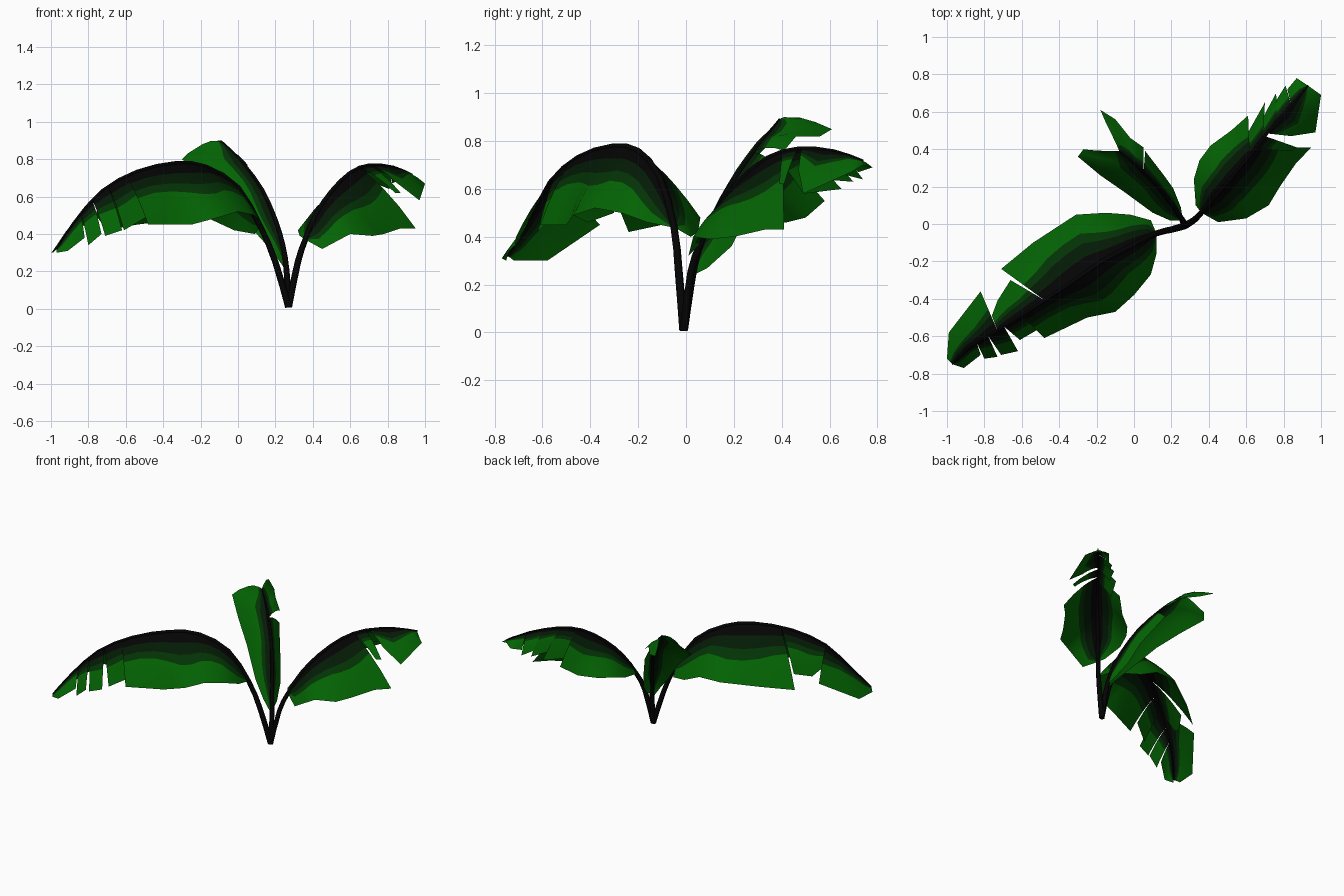
import bpy
import bmesh
from math import sin
from mathutils import Vector

if "Cube" in bpy.data.objects:
    bpy.data.objects.remove(bpy.data.objects["Cube"], do_unlink=True)


def make_material(name, red, green, blue):
    material = bpy.data.materials.new(name)
    material.use_nodes = True
    colour = (red, green, blue, 1)
    material.diffuse_color = colour
    shader = material.node_tree.nodes["Principled BSDF"]
    shader.inputs["Base Color"].default_value = colour
    shader.inputs["Roughness"].default_value = 0.9
    return material


# Colour bands run from the midrib to the leaf margin
COLOURS = [
    make_material("stem black", .0012, .0012, .0015),
    make_material("deep green", .001, .011, .0015),
    make_material("middle green", .001, .034, .0015),
    make_material("bright green", .001, .127, .001),
]
ROW_COLOURS = [0, 0, 1, 2, 3, 3]


def sample_smooth(points, position):
    """Catmull-Rom position along a point list, measured in point indices."""
    last = len(points) - 1
    index = min(int(position), last - 1)
    t = position - index
    before = points[max(index - 1, 0)]
    start, end = points[index], points[index + 1]
    after = points[min(index + 2, last)]
    return (start * 2 + (end - before) * t
            + (before * 2 - start * 5 + end * 4 - after) * t ** 2
            + (start * 3 - before - end * 3 + after) * t ** 3) / 2


def sample_straight(points, position):
    index = min(int(position), len(points) - 2)
    return points[index].lerp(points[index + 1], position - index)


def across(rib, margin, arch, fraction):
    """Gently arched line from the midrib out to the margin."""
    bend = rib.lerp(margin, .5)
    bend.z += arch * (margin - rib).length
    return rib.lerp(bend, fraction).lerp(bend.lerp(margin, fraction), fraction)


def row_fractions(bands, position, length):
    """Band limits across the blade, wavy and narrowing towards the tip."""
    scale = 1.25 - .65 * position / length + .1 * sin(position * 3)
    black, deep, middle = (limit * scale for limit in bands)
    return [black / 2, black, deep, middle, (middle + 1) / 2, 1]


def add_piece(bm, rib, bands, arch, piece, flip):
    """One untorn part of a blade, between two positions on the midrib."""
    first, last, margin = piece
    margin = [Vector(p) for p in margin]
    steps = 2 * (len(margin) - 1)
    grid = []
    for step in range(steps + 1):
        amount = step / steps
        position = first + (last - first) * amount
        inner = sample_smooth(rib, position)
        outer = sample_straight(margin, amount * (len(margin) - 1))
        line = [bm.verts.new(inner)]
        for fraction in row_fractions(bands, position, len(rib) - 1):
            line.append(bm.verts.new(across(inner, outer, arch, fraction)))
        grid.append(line)
    for near, far in zip(grid, grid[1:]):
        for row, colour in enumerate(ROW_COLOURS):
            corners = [near[row], far[row], far[row + 1], near[row + 1]]
            face = bm.faces.new(corners[::-1] if flip else corners)
            face.material_index = colour
            face.smooth = True


def make_blade(name, rib, bands, arch, left, right):
    bm = bmesh.new()
    for pieces, flip in ((left, False), (right, True)):
        for piece in pieces:
            add_piece(bm, rib, bands, arch, piece, flip)
    bmesh.ops.remove_doubles(bm, verts=bm.verts, dist=.0005)
    mesh = bpy.data.meshes.new(name)
    bm.to_mesh(mesh)
    bm.free()
    for material in COLOURS:
        mesh.materials.append(material)
    bpy.context.collection.objects.link(bpy.data.objects.new(name, mesh))


def make_stem(name, rib):
    """Tapered tube that carries on as the midrib of the blade."""
    curve = bpy.data.curves.new(name, "CURVE")
    curve.dimensions = "3D"
    curve.bevel_depth = .019
    curve.bevel_resolution = 1
    curve.use_fill_caps = True
    spline = curve.splines.new("POLY")
    count = 2 * (len(rib) - 1)
    spline.points.add(count)
    for index, point in enumerate(spline.points):
        point.co = (*sample_smooth(rib, index / 2), 1)
        point.radius = 1 - .8 * index / count
    curve.materials.append(COLOURS[0])
    stem = bpy.data.objects.new(name, curve)
    bpy.context.collection.objects.link(stem)
    bpy.ops.object.select_all(action="DESELECT")
    stem.select_set(True)
    bpy.context.view_layer.objects.active = stem
    bpy.ops.object.convert(target="MESH")


def make_leaf(name, rib, bands, arch, left, right):
    rib = [Vector(p) for p in rib]
    make_stem(name + "_stem", rib)
    make_blade(name + "_blade", rib, bands, arch, left, right)


BASE = (.27, -.01, .01)

# Large leaf arching to the front right
make_leaf(
    "large_leaf",
    [BASE, (.2, -.03, .25), (.12, -.05, .44), (0, -.11, .65),
     (-.17, -.2, .76), (-.33, -.31, .78), (-.54, -.45, .735),
     (-.73, -.57, .63), (-.88, -.66, .46), (-.97, -.75, .32)],
    bands=(.25, .48, .66), arch=.12,
    left=[
        (2, 6.3, [(.12, -.06, .44), (.12, -.16, .46), (.09, -.27, .5),
                  (0, -.38, .52), (-.1, -.47, .49), (-.25, -.5, .45),
                  (-.48, -.61, .45)]),
        (6.3, 6.8, [(-.49, -.55, .49), (-.61, -.62, .42)]),
        (6.8, 7.3, [(-.62, -.68, .42), (-.71, -.7, .39)]),
        (7.3, 7.7, [(-.73, -.71, .4), (-.8, -.72, .34)]),
        (7.7, 9, [(-.82, -.7, .38), (-.91, -.77, .31), (-.97, -.75, .3)]),
    ],
    right=[
        (2, 5.7, [(.12, -.05, .44), (.09, .02, .4), (-.02, .05, .42),
                  (-.15, .06, .48), (-.31, .05, .48), (-.54, -.1, .45),
                  (-.71, -.24, .42)]),
        (5.7, 7, [(-.66, -.3, .5), (-.73, -.41, .46), (-.76, -.49, .5)]),
        (7, 9, [(-.82, -.36, .45), (-.99, -.58, .3), (-1, -.72, .3)]),
    ])

# Middle leaf reaching to the back left
make_leaf(
    "middle_leaf",
    [BASE, (.32, .02, .25), (.36, .06, .37), (.42, .13, .51),
     (.5, .22, .63), (.6, .34, .73), (.7, .47, .77),
     (.83, .62, .76), (.93, .74, .72)],
    bands=(.2, .43, .58), arch=.12,
    left=[
        (2, 5.2, [(.36, .06, .37), (.33, .1, .39), (.32, .24, .42),
                  (.35, .34, .45), (.41, .42, .46), (.52, .5, .48),
                  (.61, .58, .55)]),
        (5.2, 5.9, [(.61, .49, .58), (.7, .65, .6)]),
        (5.9, 6.5, [(.69, .57, .64), (.76, .7, .63)]),
        (6.5, 7.1, [(.76, .66, .66), (.81, .74, .64)]),
        (7.1, 8, [(.82, .72, .67), (.87, .78, .69), (.93, .74, .7)]),
    ],
    right=[
        (2, 5.5, [(.36, .06, .37), (.45, .01, .32), (.6, .03, .4),
                  (.72, .1, .39), (.78, .2, .4), (.87, .33, .43),
                  (.95, .41, .43)]),
        (5.5, 6, [(.84, .39, .62), (.87, .41, .62)]),
        (6.1, 8, [(.84, .47, .68), (.97, .49, .58), (1, .69, .67),
                  (.93, .74, .7)]),
    ])

# Tall narrow leaf at the back, folded along its midrib, torn at the tip
make_leaf(
    "tall_leaf",
    [BASE, (.26, .02, .2), (.24, .05, .34), (.2, .11, .48),
     (.13, .2, .64), (.03, .3, .78), (-.08, .39, .89)],
    bands=(.11, .3, .46), arch=.24,
    left=[
        (1.3, 4.8, [(.26, .03, .24), (.25, .09, .27), (.21, .19, .36),
                    (.16, .26, .5), (.06, .39, .68)]),
        (4.8, 6, [(.05, .41, .76), (-.02, .46, .82), (-.1, .56, .82),
                  (-.18, .61, .85), (-.15, .54, .88), (-.09, .42, .9)]),
    ],
    right=[
        (1, 6, [(.26, .02, .2), (.19, .02, .3), (.1, .06, .4),
                (-.05, .17, .58), (-.18, .26, .7), (-.3, .36, .8),
                (-.27, .4, .83), (-.19, .39, .88)]),
    ])
